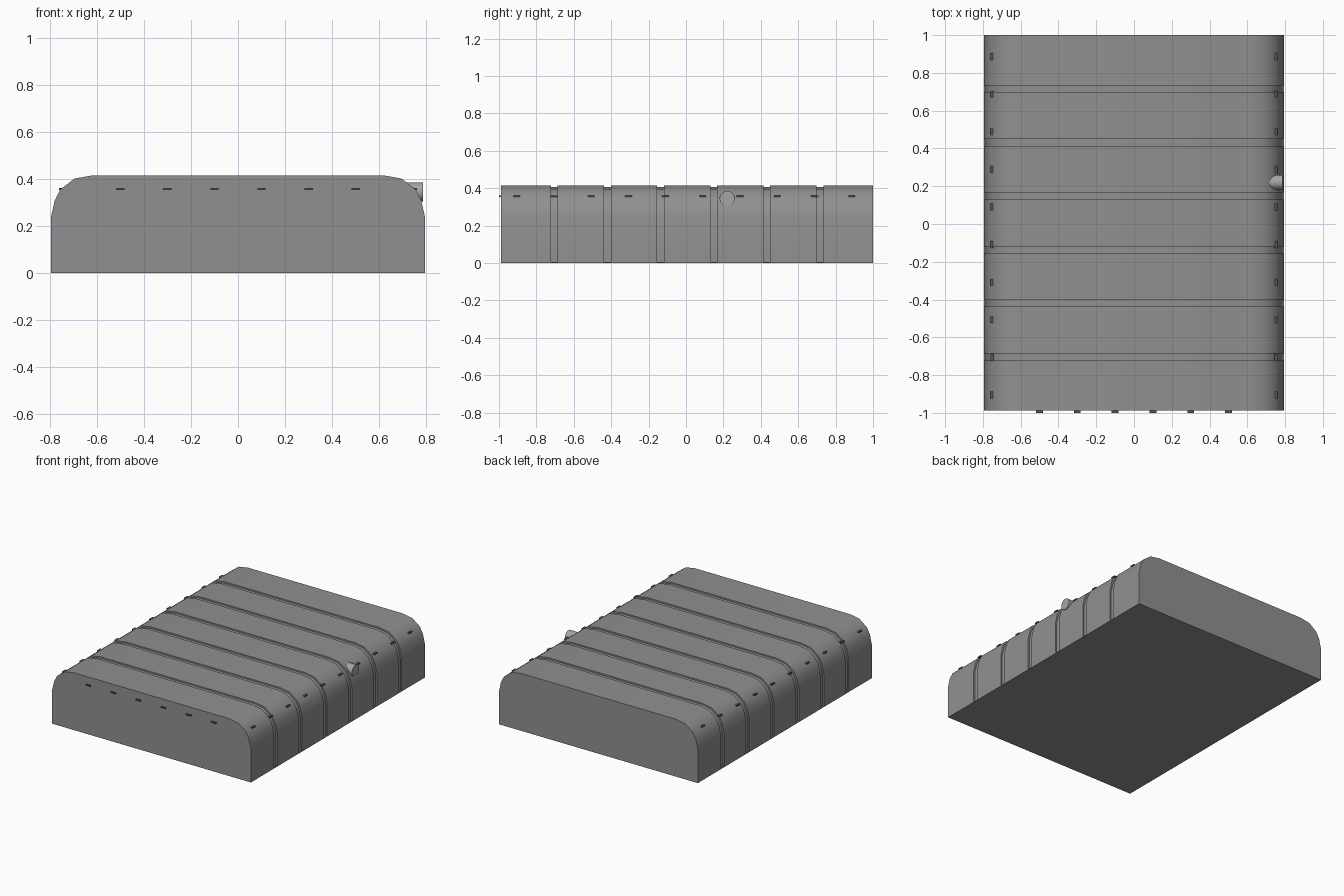
import bpy, bmesh, math

if "Cube" in bpy.data.objects:
    bpy.data.objects.remove(bpy.data.objects["Cube"])

HALF_W, TOP = 0.795, 0.415
FRONT, BACK = -0.988, 1.0
GROOVE_W, GROOVE_D = 0.036, 0.01
BASE_T = 0.004

# half cross-section, from bottom edge up round the shoulder
half = [(HALF_W, 0), (HALF_W, 0.24), (0.779, 0.31), (0.755, 0.356),
        (0.695, 0.402), (0.62, TOP)]


def grey(name, v):
    m = bpy.data.materials.new(name)
    m.diffuse_color = (v, v, v, 1)
    m.use_nodes = True
    m.node_tree.nodes["Principled BSDF"].inputs["Base Color"].default_value = m.diffuse_color
    return m


body_grey = grey("body_grey", 0.28)
stud_grey = grey("stud_grey", 0.1)
cap_grey = grey("cap_grey", 0.38)


def section(depth):
    sx, sz = (HALF_W - depth) / HALF_W, (TOP - depth) / TOP
    right = [(x * sx, z * sz) for x, z in half]
    # grooves stop just above the base sheet
    if depth:
        right = [(HALF_W, 0), (HALF_W, BASE_T), (HALF_W * sx, BASE_T)] + right[1:]
    else:
        right = [right[0], (HALF_W, BASE_T), (HALF_W, BASE_T)] + right[1:]
    return right + [(-x, z) for x, z in reversed(right)]


def finish(name, bm, mat):
    bmesh.ops.remove_doubles(bm, verts=bm.verts, dist=1e-5)
    bmesh.ops.recalc_face_normals(bm, faces=bm.faces)
    me = bpy.data.meshes.new(name)
    bm.to_mesh(me)
    bm.free()
    me.materials.append(mat)
    ob = bpy.data.objects.new(name, me)
    bpy.context.collection.objects.link(ob)
    return ob


def smooth(ob):
    bpy.ops.object.select_all(action='DESELECT')
    ob.select_set(True)
    bpy.context.view_layer.objects.active = ob
    bpy.ops.object.shade_smooth_by_angle(angle=math.radians(40))


# body: one lofted section, stepping inwards at six shallow grooves
stations = [(FRONT, 0)]
pitch = (BACK - FRONT) / 7
for i in range(1, 7):
    c = FRONT + i * pitch
    a, b = c - GROOVE_W / 2, c + GROOVE_W / 2
    stations += [(a, 0), (a, GROOVE_D), (b, GROOVE_D), (b, 0)]
stations.append((BACK, 0))

bm = bmesh.new()
rings = [[bm.verts.new((x, y, z)) for x, z in section(d)] for y, d in stations]
for r0, r1 in zip(rings, rings[1:]):
    n = len(r0)
    for k in range(n):
        m = (k + 1) % n
        bm.faces.new((r0[k], r0[m], r1[m], r1[k]))
bm.faces.new(rings[0])
bm.faces.new(rings[-1])
smooth(finish("ribbed_body", bm, body_grey))


# small flat studs along both shoulders and across the front
def studs(name, centres, size):
    bm = bmesh.new()
    for c in centres:
        vs = bmesh.ops.create_cube(bm, size=1)["verts"]
        bmesh.ops.scale(bm, vec=size, verts=vs)
        bmesh.ops.translate(bm, vec=c, verts=vs)
    return finish(name, bm, stud_grey)


for name, s in (("left_studs", -1), ("right_studs", 1)):
    studs(name, [(s * 0.752, -0.905 + 0.199 * i, 0.358) for i in range(10)],
          (0.017, 0.036, 0.008))
studs("front_studs", [(-0.5 + 0.2 * i, -0.99, 0.358) for i in range(6)],
      (0.036, 0.02, 0.008))

# round cap poking out of the right shoulder
bpy.ops.mesh.primitive_cylinder_add(vertices=32, radius=0.04, depth=0.125,
                                    location=(0.7235, 0.22, 0.345),
                                    rotation=(0, math.pi / 2, 0))
cap = bpy.context.object
cap.name = "filler_cap"
cap.data.materials.append(cap_grey)
smooth(cap)
